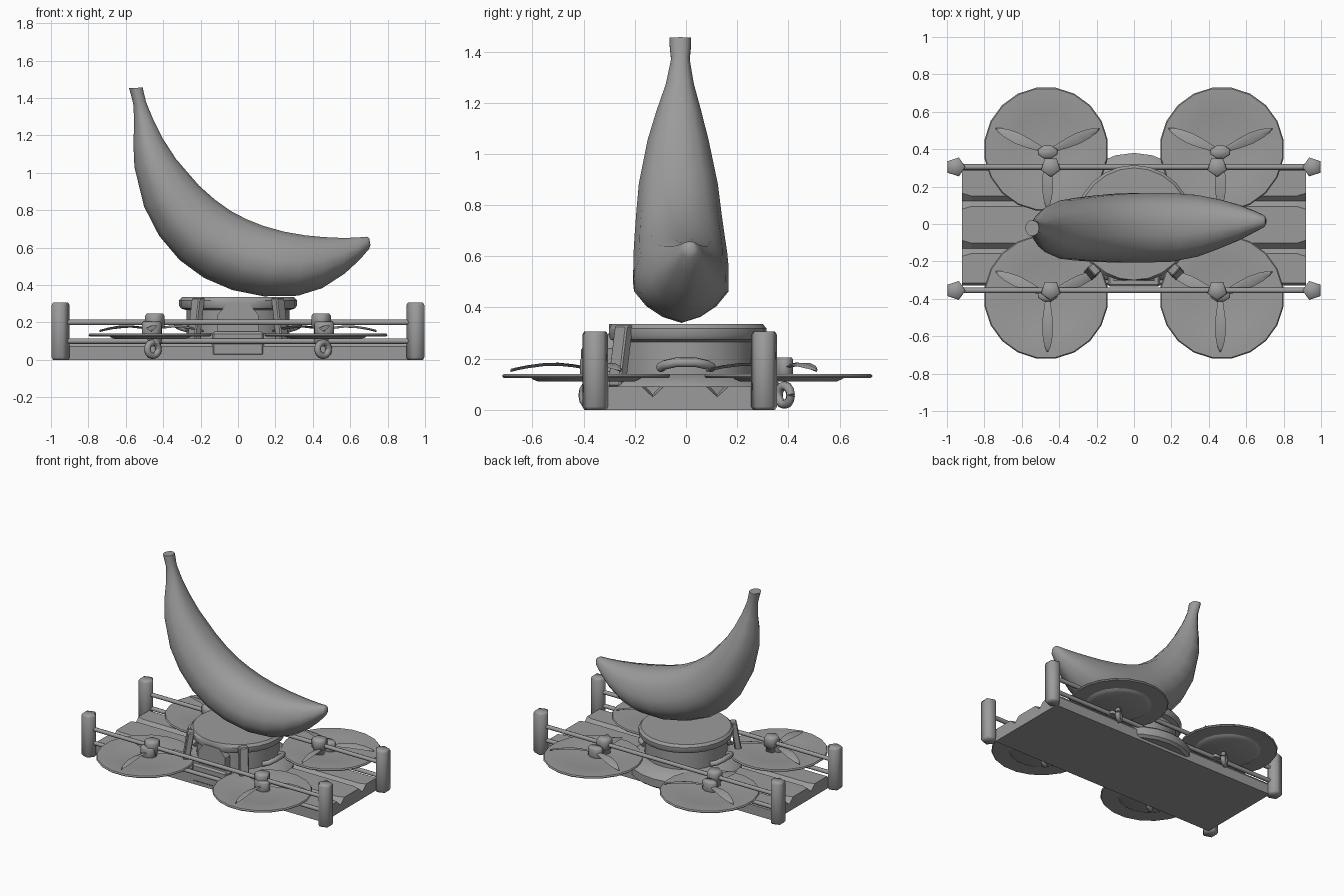
import bpy, bmesh
from math import sin, cos, pi, radians
from mathutils import Vector

if "Cube" in bpy.data.objects:
    bpy.data.objects.remove(bpy.data.objects["Cube"])

grey = bpy.data.materials.new('dark_grey')
grey.diffuse_color = (.33, .33, .33, 1)
grey.use_nodes = True
grey.node_tree.nodes["Principled BSDF"].inputs["Base Color"].default_value = grey.diffuse_color


def add(name, verts, faces, smooth=None):
    me = bpy.data.meshes.new(name)
    me.from_pydata([tuple(v) for v in verts], [], faces)
    me.materials.append(grey)
    bm = bmesh.new()
    bm.from_mesh(me)
    bmesh.ops.recalc_face_normals(bm, faces=bm.faces)
    bm.to_mesh(me)
    bm.free()
    ob = bpy.data.objects.new(name, me)
    bpy.context.collection.objects.link(ob)
    if smooth:
        bpy.ops.object.select_all(action='DESELECT')
        ob.select_set(True)
        bpy.context.view_layer.objects.active = ob
        bpy.ops.object.shade_smooth_by_angle(angle=radians(smooth))
    return ob


def loft(name, rings, smooth=None):
    """Skin equal-length closed rings and cap both ends."""
    n = len(rings[0])
    verts = [v for r in rings for v in r]
    faces = [(i * n + j, i * n + (j + 1) % n, (i + 1) * n + (j + 1) % n, (i + 1) * n + j)
             for i in range(len(rings) - 1) for j in range(n)]
    faces += [tuple(range(n)), tuple(range(len(verts) - n, len(verts)))]
    return add(name, verts, faces, smooth)


def lathe(name, centre, profile, n, turn=0, smooth=35, front=None, squash=1):
    cx, cy = centre
    rings = []
    for r, z in profile:
        ring = [Vector((cx + r * cos(turn + 2 * pi * k / n),
                        cy + squash * r * sin(turn + 2 * pi * k / n), z)) for k in range(n)]
        if front is not None:
            for v in ring:
                v.y = max(v.y, front)
        rings.append(ring)
    return loft(name, rings, smooth)


def bar(name, pts, radius, res=2):
    cu = bpy.data.curves.new(name, 'CURVE')
    cu.dimensions = '3D'
    cu.bevel_depth = radius
    cu.bevel_resolution = res
    cu.use_fill_caps = True
    cu.materials.append(grey)
    sp = cu.splines.new('POLY')
    sp.points.add(len(pts) - 1)
    for p, c in zip(sp.points, pts):
        p.co = (*c, 1)
    ob = bpy.data.objects.new(name, cu)
    bpy.context.collection.objects.link(ob)
    return ob


def bevel(ob, width, seg=1):
    m = ob.modifiers.new('bevel', 'BEVEL')
    m.width = width
    m.segments = seg
    return ob


# Chassis slab with two grooves that flare at the ends
def slab_ring(x, w, d):
    prof = [(-.33, 0), (-.33, .07), (-.315, .09), (-.13 - w, .09), (-.13, d), (-.13 + w, .09),
            (.122 - w, .09), (.122, d), (.122 + w, .09), (.285, .09), (.30, .07), (.30, 0)]
    return [(x, y, z) for y, z in prof]


loft('chassis_slab', [slab_ring(-.92, .043, .05), slab_ring(-.87, .028, .06),
                      slab_ring(.87, .028, .06), slab_ring(.92, .043, .05)])

# Corner posts and double side rails
for y, side in ((.305, 'back'), (-.355, 'front')):
    for s in (-1, 1):
        lathe(side + '_post', (.953 * s, y),
              [(.045, 0), (.053, .012), (.053, .293), (.045, .305)], 5,
              pi if s > 0 else 0, smooth=80)
    for z in (.10, .20):
        bar(side + '_rail', [(-.95, y, z), (.95, y, z)], .015)

# Rotors: disc, hub, mount, cable loop, three blades
stations = [(.02, .012, .165), (.06, .018, .172), (.12, .026, .178), (.18, .030, .176),
            (.24, .024, .168), (.28, .014, .160), (.305, .003, .154)]
for sx in (-1, 1):
    for side, cy, ry, hy in (('back', .40, .305, .385), ('front', -.39, -.355, -.38)):
        lathe(side + '_rotor_disc', (.47 * sx, cy),
              [(.19, .11), (.21, .118), (.22, .125), (.327, .125), (.333, .132),
               (.327, .14), (.22, .14), (.20, .136)], 20, pi / 20)
        hx = .462 * sx
        lathe(side + '_rotor_hub', (hx, hy), [(.05, .13), (.056, .14), (.056, .195), (.047, .205)],
              8, pi / 8, smooth=60, squash=.65)
        lathe(side + '_rotor_mount', (.445 * sx, ry),
              [(.04, .09), (.04, .165), (.055, .175), (.055, .235), (.045, .248)], 5,
              -pi / 2, smooth=80)
        loop = [(.455 * sx + .03 * cos(a), hy + .024 * cos(a), .057 + .037 * sin(a))
                for a in [2 * pi * k / 12 for k in range(13)]]
        bar(side + '_cable_loop', loop, .018, 1)
        for k in range(3):
            a = -pi / 2 + 2 * pi * k / 3
            if k:
                a += .1 if k == 1 else -.1
                a -= .2 if k == 1 else -.2
            u, v = Vector((cos(a), sin(a), 0)), Vector((-sin(a), cos(a), 0))
            rings = []
            for r, w, z in stations:
                c = Vector((hx, hy, z)) + u * r
                tilt = Vector((0, 0, .2 * w))
                up = Vector((0, 0, .006))
                rings.append([c + v * w + tilt, c + up, c - v * w - tilt, c - up])
            loft(side + '_rotor_blade', rings, 50)

# Central turntable with wide skirt, flattened at the front
lathe('turntable_skirt', (0, 0), [(.36, .02), (.38, .035), (.38, .09), (.365, .105), (.30, .14)],
      24, front=-.30)
lathe('turntable', (0, 0), [(.275, .13), (.275, .265), (.305, .275), (.315, .29),
                            (.315, .318), (.30, .335), (.26, .335)], 24, front=-.30)

# Front panel, lower box and leaning struts
outline = [(-.11, .08), (.11, .08), (.11, .24), (.06, .298), (-.06, .298), (-.11, .24)]
loft('front_panel', [[(x, y, z) for x, z in outline] for y in (-.305, -.22)])
box = [(-.14, .02), (.14, .02), (.14, .15), (-.14, .15)]
bevel(loft('front_box', [[(x, y, z) for x, z in box] for y in (-.335, -.2)]), .012)
for s in (-1, 1):
    rings = []
    for x, y, z in ((.235, -.268, .09), (.232, -.264, .15), (.212, -.242, .33)):
        u, v = Vector((.75 * s, -.66, 0)), Vector((.66, .75 * s, 0))
        v = Vector((.66 * s, .75, 0))
        c = Vector((x * s, y, z))
        w, d = .022, .032
        rings.append([c + u * w + v * d, c + u * w - v * d, c - u * w - v * d, c - u * w + v * d])
    bevel(loft('front_strut', rings), .006)
    # Side grab handle
    bar('side_handle', [(.27 * s, -.10, .165), (.305 * s, -.085, .175), (.325 * s, -.04, .185),
                        (.325 * s, .04, .185), (.305 * s, .085, .175), (.27 * s, .10, .165)], .019)

# Banana: outer and inner edge points per section, side centre, half width
sections = [(-.582, 1.452, -.507, 1.456, -.022, .043), (-.574, 1.425, -.502, 1.43, -.022, .043),
            (-.558, 1.36, -.49, 1.38, -.022, .037), (-.555, 1.26, -.45, 1.285, -.024, .056),
            (-.558, 1.15, -.395, 1.18, -.028, .09), (-.552, 1.03, -.325, 1.075, -.031, .122),
            (-.50, .82, -.20, .935, -.03, .158), (-.42, .665, -.115, .862, -.028, .17),
            (-.31, .535, -.03, .803, -.025, .18), (-.18, .44, .05, .762, -.022, .187),
            (-.03, .376, .14, .726, -.02, .19), (.14, .342, .25, .695, -.018, .188),
            (.32, .345, .36, .675, -.01, .168), (.45, .385, .46, .664, 0, .135),
            (.57, .462, .56, .657, .008, .095), (.65, .535, .635, .657, .013, .058),
            (.70, .592, .69, .66, .015, .032), (.708, .615, .702, .65, .015, .018)]
rings = []
for ox, oz, ix, iz, cy, hw in sections:
    o, i = Vector((ox, cy, oz)), Vector((ix, cy, iz))
    mid, half = (o + i) / 2, (o - i) / 2
    ring = []
    for k in range(15):
        a = 2 * pi * k / 15
        f = 1 + .035 * cos(5 * a)
        ring.append(mid + half * (cos(a) * f / 1.02) + Vector((0, hw * sin(a) * f, 0)))
    rings.append(ring)
loft('banana', rings, 45)
